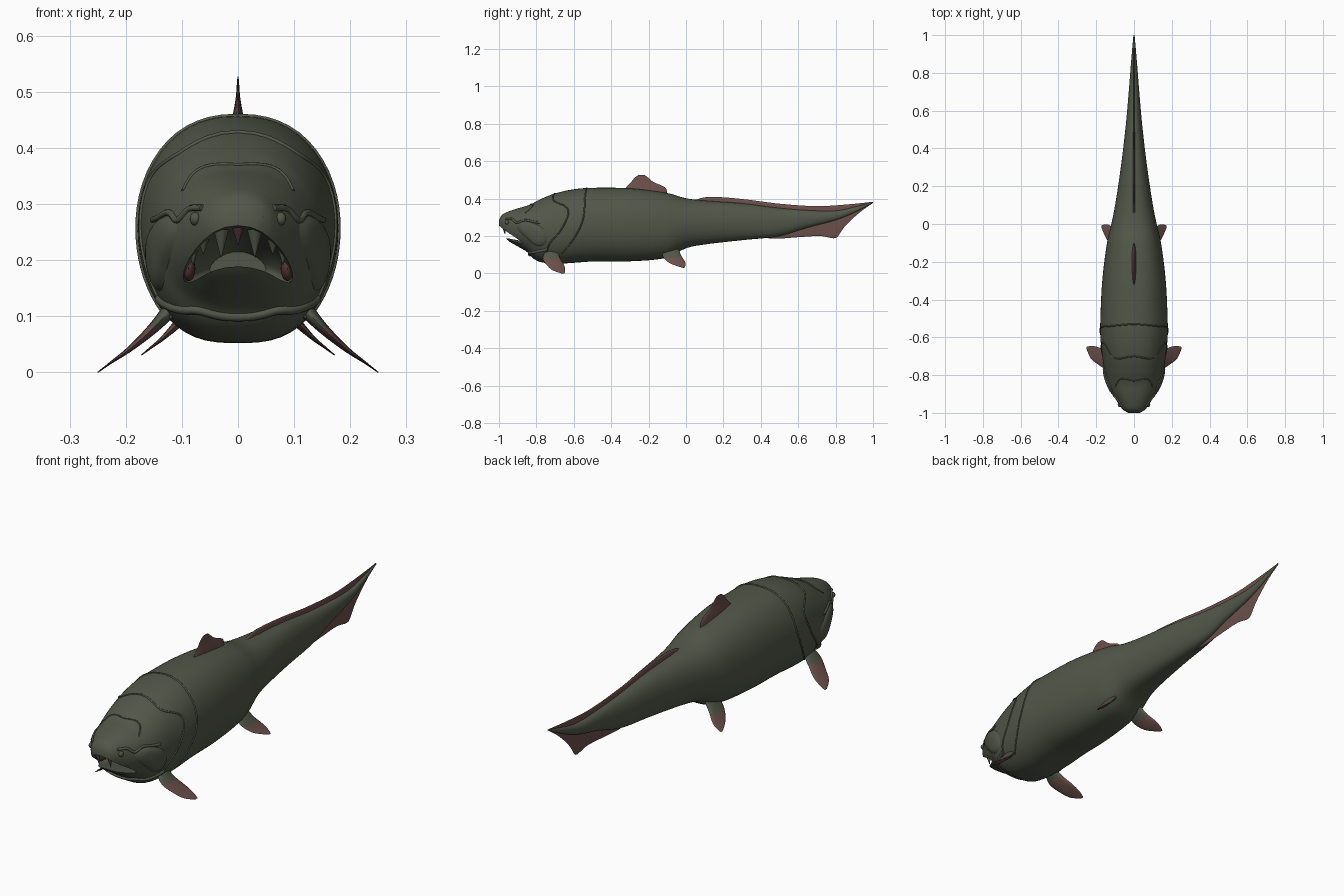
import bpy, bmesh, math
from mathutils import Vector

cube = bpy.data.objects.get("Cube")
if cube:
    bpy.data.objects.remove(cube, do_unlink=True)


def material(name, rgb):
    m = bpy.data.materials.new(name)
    m.use_nodes = True
    m.diffuse_color = (*rgb, 1)
    m.node_tree.nodes["Principled BSDF"].inputs["Base Color"].default_value = (*rgb, 1)
    return m


SKIN = material("olive skin", (0.085, 0.095, 0.066))
FIN = material("reddish fin", (0.15, 0.08, 0.07))
GUM = material("dark gum", (0.09, 0.035, 0.035))


def interp(rows, t):
    """Smooth interpolation of table rows; the first column is the parameter."""
    k = 0
    while k < len(rows) - 2 and t > rows[k + 1][0]:
        k += 1

    def slope(i, c):
        a, b = rows[max(i - 1, 0)], rows[min(i + 1, len(rows) - 1)]
        return (b[c] - a[c]) / (b[0] - a[0])
    p, q = rows[k], rows[k + 1]
    h = q[0] - p[0]
    u = (t - p[0]) / h
    return [(1 + 2 * u) * (1 - u) ** 2 * p[c] + u * (1 - u) ** 2 * h * slope(k, c)
            + u * u * (3 - 2 * u) * q[c] + u * u * (u - 1) * h * slope(k + 1, c)
            for c in range(1, len(p))]


def finish(bm, name, mats, rule=None, angle=40):
    bmesh.ops.recalc_face_normals(bm, faces=bm.faces)
    mesh = bpy.data.meshes.new(name)
    bm.to_mesh(mesh)
    bm.free()
    for m in mats:
        mesh.materials.append(m)
    if rule:
        for f in mesh.polygons:
            f.material_index = rule(f.center)
    ob = bpy.data.objects.new(name, mesh)
    bpy.context.collection.objects.link(ob)
    smooth(ob, angle)
    return ob


def smooth(ob, angle):
    bpy.ops.object.select_all(action='DESELECT')
    ob.select_set(True)
    bpy.context.view_layer.objects.active = ob
    bpy.ops.object.shade_smooth_by_angle(angle=math.radians(angle))


def loft(name, rings, mats, rule=None, angle=40):
    bm = bmesh.new()
    loops = [[bm.verts.new(p) for p in ring] for ring in rings]
    n = len(loops[0])
    for a, b in zip(loops, loops[1:]):
        for i in range(n):
            j = (i + 1) % n
            bm.faces.new((a[i], a[j], b[j], b[i]))
    bm.faces.new(loops[0])
    bm.faces.new(loops[-1])
    return finish(bm, name, mats, rule, angle)


def ellipse(centre, chord, thick, n=16):
    c, a, b = Vector(centre), Vector(chord), Vector(thick)
    return [c + a * math.cos(2 * math.pi * i / n) + b * math.sin(2 * math.pi * i / n)
            for i in range(n)]


def steps(a, b, n):
    return [a + (b - a) * i / n for i in range(n + 1)]


# Body: position along y, top, bottom, half width
BODY = [(-1, .285, .238, .03), (-.985, .312, .215, .056), (-.95, .331, .175, .083),
        (-.9, .348, .145, .113), (-.85, .362, .115, .136), (-.82, .375, .083, .147),
        (-.78, .396, .062, .156), (-.7, .428, .052, .168), (-.6, .45, .057, .178),
        (-.5, .458, .064, .178), (-.3, .455, .065, .168), (-.1, .43, .085, .143),
        (0, .402, .135, .12), (.1, .39, .155, .1), (.3, .375, .178, .07),
        (.5, .35, .2, .046), (.65, .338, .245, .032), (.8, .335, .285, .02),
        (.9, .355, .325, .012), (1, .383, .377, .003)]


def skin(y, deg, lift=0.0):
    top, bottom, width = interp(BODY, y)
    a = math.radians(deg)
    c, s = math.cos(a), math.sin(a)
    power = .85 if s > 0 else .72
    x = math.copysign(abs(c) ** power, c) * (width + lift)
    return Vector((x, y, (top + bottom) / 2 + s * ((top - bottom) / 2 + lift)))


ys = steps(-1, -.76, 32) + steps(-.75, 1, 70)
body = loft("body", [[skin(y, i * 360 / 56) for i in range(56)] for y in ys], [SKIN])

# Mouth cavity: bowed tunnel cut out of the head
MOUTH = [(-1.06, .27, .2, .13), (-.95, .255, .187, .105), (-.9, .25, .178, .1),
         (-.85, .24, .17, .09), (-.79, .215, .175, .05)]


def mouth_ring(y):
    top, bottom, width = interp(MOUTH, y)
    ring = ellipse((0, y, (top + bottom) / 2), (width, 0, 0), (0, 0, (top - bottom) / 2), 32)
    for p in ring:
        p.z -= .045 * (p.x / .1) ** 2
    return ring


cutter = loft("mouth_cutter", [mouth_ring(y) for y in steps(-1.06, -.79, 14)], [SKIN])
cutter.hide_render = True
cut = body.modifiers.new("mouth", 'BOOLEAN')
cut.operation = 'DIFFERENCE'
cut.solver = 'EXACT'
cut.object = cutter
bpy.ops.object.select_all(action='DESELECT')
body.select_set(True)
bpy.context.view_layer.objects.active = body
bpy.ops.object.modifier_apply(modifier=cut.name)
bpy.data.objects.remove(cutter, do_unlink=True)
smooth(body, 40)


# Armour seams: thin ridges lying on the skin, given as (y, angle)
def ridge(name, path, radius, side):
    rows = [(i, *p) for i, p in enumerate(path)]
    pts = [skin(*interp(rows, t)) for t in steps(0, len(path) - 1, 24)]
    cu = bpy.data.curves.new(name, 'CURVE')
    cu.dimensions = '3D'
    cu.bevel_depth = radius
    cu.bevel_resolution = 2
    cu.use_fill_caps = True
    sp = cu.splines.new('POLY')
    sp.points.add(len(pts) - 1)
    for q, p in zip(sp.points, pts):
        q.co = (p.x * side, p.y, p.z, 1)
    cu.materials.append(SKIN)
    ob = bpy.data.objects.new(name, cu)
    bpy.context.collection.objects.link(ob)


SEAMS = {"trunk_shield_edge": ([(-.53, 90), (-.54, 50), (-.55, 10), (-.6, -20), (-.68, -50)], .004),
         "head_shield_edge": ([(-.7, 90), (-.71, 55), (-.63, 28), (-.66, 0), (-.73, -25), (-.75, -50)], .004),
         "snout_edge": ([(-.83, 90), (-.82, 65), (-.86, 45)], .003),
         "brow_ridge": ([(-.965, 32), (-.93, 28), (-.905, 14), (-.86, 22), (-.78, 15)], .006),
         "throat_lip": ([(-.835, -90), (-.835, -65), (-.8, -45), (-.74, -35)], .008)}


def ball(name, centre, size, mat):
    bm = bmesh.new()
    bmesh.ops.create_uvsphere(bm, u_segments=16, v_segments=10, radius=1)
    for v in bm.verts:
        v.co = Vector(centre) + Vector(a * b for a, b in zip(v.co, size))
    finish(bm, name, [mat])


def tooth(name, x, y, z, radius, length, mat=SKIN):
    rings = [ellipse((x, y + .008 * t, z - length * t), (radius * (1 - t * .95), 0, 0),
                     (0, radius * .7 * (1 - t * .95), 0), 10) for t in (0, .35, .7, 1)]
    loft(name, rings, [mat])


# Cheek plate: low dome following the skin
def cheek(name, side):
    bm = bmesh.new()
    rings = []
    for r in steps(.05, 1, 7):
        ring = []
        for i in range(32):
            a = 2 * math.pi * i / 32
            u, v = r * math.cos(a), r * math.sin(a)
            p = skin(-.825 + .085 * u, -6 + 24 * v - 10 * u, .012 * (1 - r ** 6) - .002)
            ring.append(bm.verts.new((p.x * side, p.y, p.z)))
        rings.append(ring)
    bm.faces.new(rings[0])
    for a, b in zip(rings, rings[1:]):
        for i in range(32):
            bm.faces.new((a[i], a[i - 1], b[i - 1], b[i]))
    ob = finish(bm, name, [SKIN])
    if ob.data.polygons[0].normal.x * side < 0:
        ob.data.flip_normals()


# Paired fins: z, front y, rear y, x, half thickness
PECTORAL = [(0, -.665, -.65, .25, .001), (.015, -.71, -.646, .23, .002), (.04, -.74, -.65, .195, .005),
            (.08, -.766, -.672, .15, .01), (.125, -.75, -.69, .11, .016)]
PELVIC = [(.031, -.02, -.008, .172, .001), (.042, -.055, -.003, .158, .002), (.06, -.095, -.004, .135, .004),
          (.095, -.125, -.025, .1, .009), (.13, -.12, -.04, .07, .012)]


def paired_fin(name, rows, side, root):
    rings = []
    for z in steps(rows[0][0], rows[-1][0], 16):
        y0, y1, x, t = interp(rows, z)
        rings.append(ellipse((x * side, (y0 + y1) / 2, z), (0, (y1 - y0) / 2, 0),
                             (t * .7 * side, 0, t * .7)))
    loft(name, rings, [FIN, SKIN], lambda c: int(c.z > root), 60)


for side, word in ((1, "left"), (-1, "right")):
    for name, (path, radius) in SEAMS.items():
        ridge(f"{word}_{name}", path, radius, side)
    cheek(word + "_cheek_plate", side)
    paired_fin(word + "_pectoral_fin", PECTORAL, side, .08)
    paired_fin(word + "_pelvic_fin", PELVIC, side, .085)
    eye = skin(-.957, 15)
    ball(word + "_eye", (eye.x * side, eye.y, eye.z), (.01, .012, .012), SKIN)
    ball(word + "_nostril", (.04 * side, -.985, .277), (.007, .008, .007), SKIN)
    ball(word + "_gum", (.088 * side, -.86, .185), (.012, .025, .022), GUM)
    tooth(word + "_fang", .03 * side, -.975, .255, .014, .05)
    tooth(word + "_side_tooth", .062 * side, -.95, .242, .012, .032)
    tooth(word + "_back_tooth", .08 * side, -.92, .222, .01, .03)
tooth("middle_cusp", 0, -.97, .262, .012, .035, GUM)

# Dorsal fin: z, front y, rear y, half thickness
DORSAL = [(.425, -.345, -.1, .014), (.46, -.32, -.112, .009), (.49, -.292, -.175, .004),
          (.515, -.272, -.205, .002), (.527, -.252, -.222, .001)]
rings = []
for z in steps(.425, .527, 14):
    y0, y1, t = interp(DORSAL, z)
    rings.append(ellipse((0, (y0 + y1) / 2, z), (0, (y1 - y0) / 2, 0), (t, 0, 0)))
loft("dorsal_fin", rings, [FIN], None, 60)

# Tail fins: y, lower z, upper z
UPPER = [(.04, .383, .388), (.08, .373, .403), (.14, .367, .41), (.3, .355, .398), (.5, .33, .373),
         (.7, .32, .36), (.85, .335, .368), (1, .378, .383)]
LOWER = [(.4, .19, .23), (.5, .187, .25), (.6, .194, .27), (.72, .2, .29), (.79, .188, .31), (.81, .196, .312),
         (.84, .24, .32), (.88, .283, .335), (.94, .335, .362), (1, .377, .382)]
for name, rows in (("upper_tail_fin", UPPER), ("lower_tail_fin", LOWER)):
    rings = []
    for y in steps(rows[0][0], 1, 60):
        low, high = interp(rows, y)
        rings.append(ellipse((0, y, (low + high) / 2), (0, 0, (high - low) / 2),
                             (.006 * (1.15 - y), 0, 0)))
    loft(name, rings, [FIN], None, 60)
